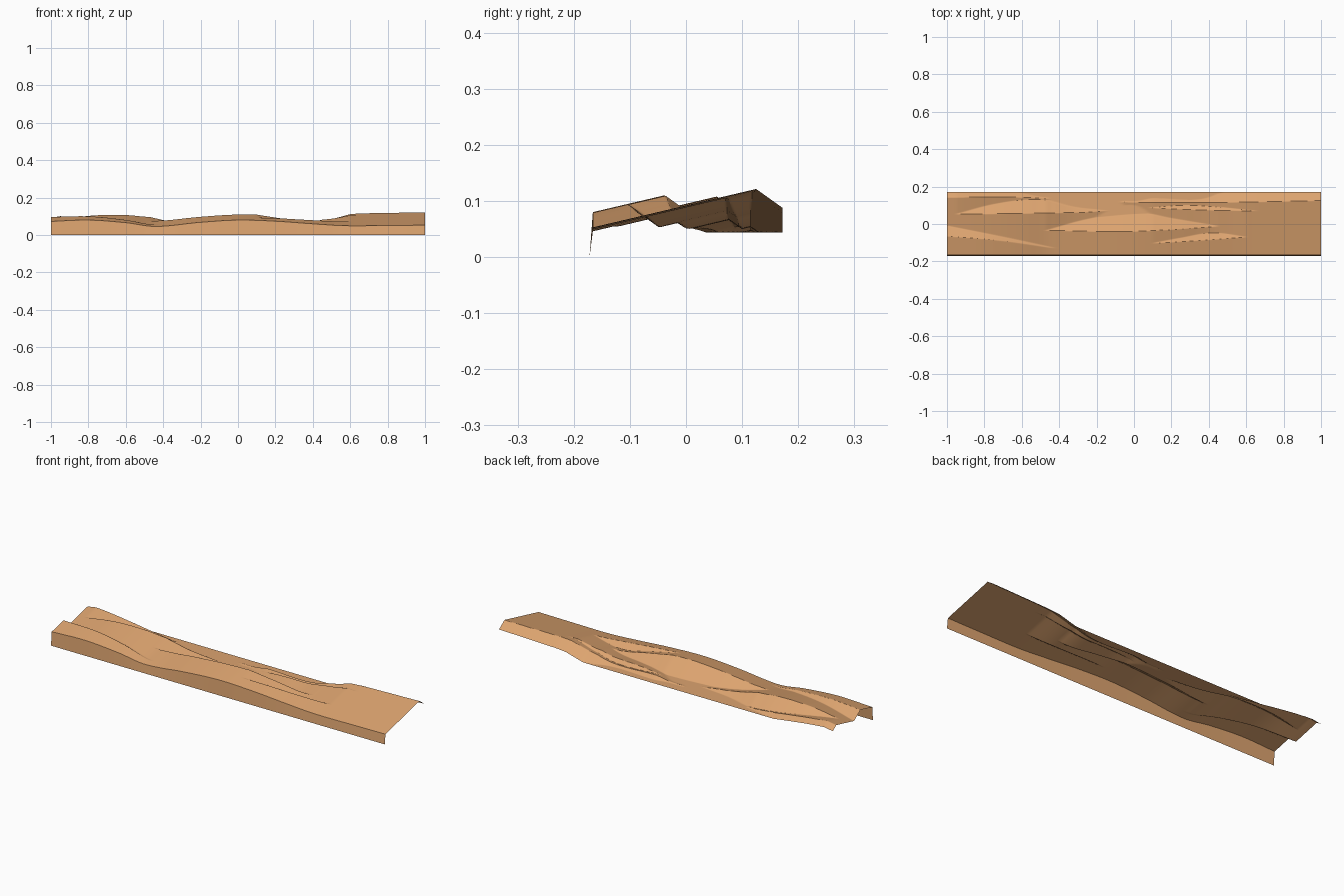
import bpy
import bmesh

cube = bpy.data.objects.get("Cube")
if cube:
    bpy.data.objects.remove(cube, do_unlink=True)

COLS, ROWS = 160, 130
FRONT, BACK = -0.166, 0.172
WIND, FALL = 0.235, 0.95      # gentle upwind slope, relative fall of the lee slope
FLOOR = 0.044

sand = bpy.data.materials.new("warm sand")
sand.use_nodes = True
sand.diffuse_color = (0.72, 0.37, 0.16, 1)
sand.node_tree.nodes["Principled BSDF"].inputs["Base Color"].default_value = sand.diffuse_color
sand.node_tree.nodes["Principled BSDF"].inputs["Roughness"].default_value = 0.9


def curve(points, x):
    """Smooth curve through a few (x, value) points."""
    x = min(max(x, points[0][0]), points[-1][0])
    i = 0
    while i < len(points) - 2 and x > points[i + 1][0]:
        i += 1

    def slope(k):
        a, b = points[max(k - 1, 0)], points[min(k + 1, len(points) - 1)]
        return (b[1] - a[1]) / (b[0] - a[0])
    (x0, v0), (x1, v1) = points[i], points[i + 1]
    d = x1 - x0
    t = (x - x0) / d
    return (v0 * (1 + 2 * t) * (1 - t) ** 2 + v1 * t * t * (3 - 2 * t)
            + d * t * (1 - t) * (slope(i) * (1 - t) - slope(i + 1) * t))


# Height of the front rim along x
RIM = [(-1, .073), (-.8, .08), (-.6, .066), (-.44, .046), (-.2, .068),
       (0, .08), (.2, .074), (.4, .06), (.57, .05), (.8, .051), (1, .053)]

# Lee slopes: crest line and foot line of each dune, as (x, y) points
SLIPS = [
    ([(-1, -.065), (-.7, -.09), (-.42, -.13)],
     [(-1, -.01), (-.7, -.07), (-.42, -.13)]),
    ([(-.95, .052), (-.6, .056), (-.3, .062), (-.05, .077)],
     [(-.95, .052), (-.75, .105), (-.55, .13), (-.3, .112), (-.05, .077)]),
    ([(-.47, -.035), (0, -.04), (.45, -.012)],
     [(-.47, -.035), (-.25, .025), (0, .064), (.2, .03), (.45, -.012)]),
    ([(.1, -.103), (.35, -.088), (.6, -.07)],
     [(.1, -.103), (.25, -.075), (.42, -.048), (.6, -.07)]),
    ([(.08, .087), (.35, .076), (.66, .07)],
     [(.08, .087), (.3, .1), (.66, .07)]),
    ([(-1, .142), (-.6, .142), (-.2, .12), (.4, .115), (1, .125)],
     [(-1, .2), (-.7, .178), (-.45, .15), (0, .145), (.3, .19), (1, .2)]),
]


def column_heights(x):
    """Return the height function of the dune field on one x line."""
    rim = curve(RIM, x)
    drops = []
    for crest, foot in SLIPS:
        if crest[0][0] <= x <= crest[-1][0]:
            c = curve(crest, x)
            w = curve(foot, x) - c
            if w > 0:
                drops.append((c, w))

    def height(y):
        z = rim + WIND * (y - FRONT)
        z -= sum(FALL * min(max(y - c, 0), w) for c, w in drops)
        return max(z, FLOOR)
    return height


def sheet(name, columns):
    """Join columns of points into an open surface."""
    bm = bmesh.new()
    grid = [[bm.verts.new(p) for p in col] for col in columns]
    for a, b in zip(grid, grid[1:]):
        for j in range(len(a) - 1):
            bm.faces.new((a[j], b[j], b[j + 1], a[j + 1]))
    mesh = bpy.data.meshes.new(name)
    bm.to_mesh(mesh)
    bm.free()
    mesh.materials.append(sand)
    obj = bpy.data.objects.new(name, mesh)
    bpy.context.collection.objects.link(obj)
    bpy.ops.object.select_all(action='DESELECT')
    obj.select_set(True)
    bpy.context.view_layer.objects.active = obj
    bpy.ops.object.shade_smooth_by_angle(angle=0.5)
    return obj


xs = [-1 + 2 * i / COLS for i in range(COLS + 1)]
ys = [FRONT + (BACK - FRONT) * j / ROWS for j in range(ROWS + 1)]

# Rippled dune top
dunes = []
for x in xs:
    h = column_heights(x)
    dunes.append([(x, y, h(y)) for y in ys])
sheet("dune_surface", dunes)

# Near-vertical front face below the rim
sheet("front_skirt", [[(x, -BACK, 0), (x, FRONT, curve(RIM, x))] for x in xs])
